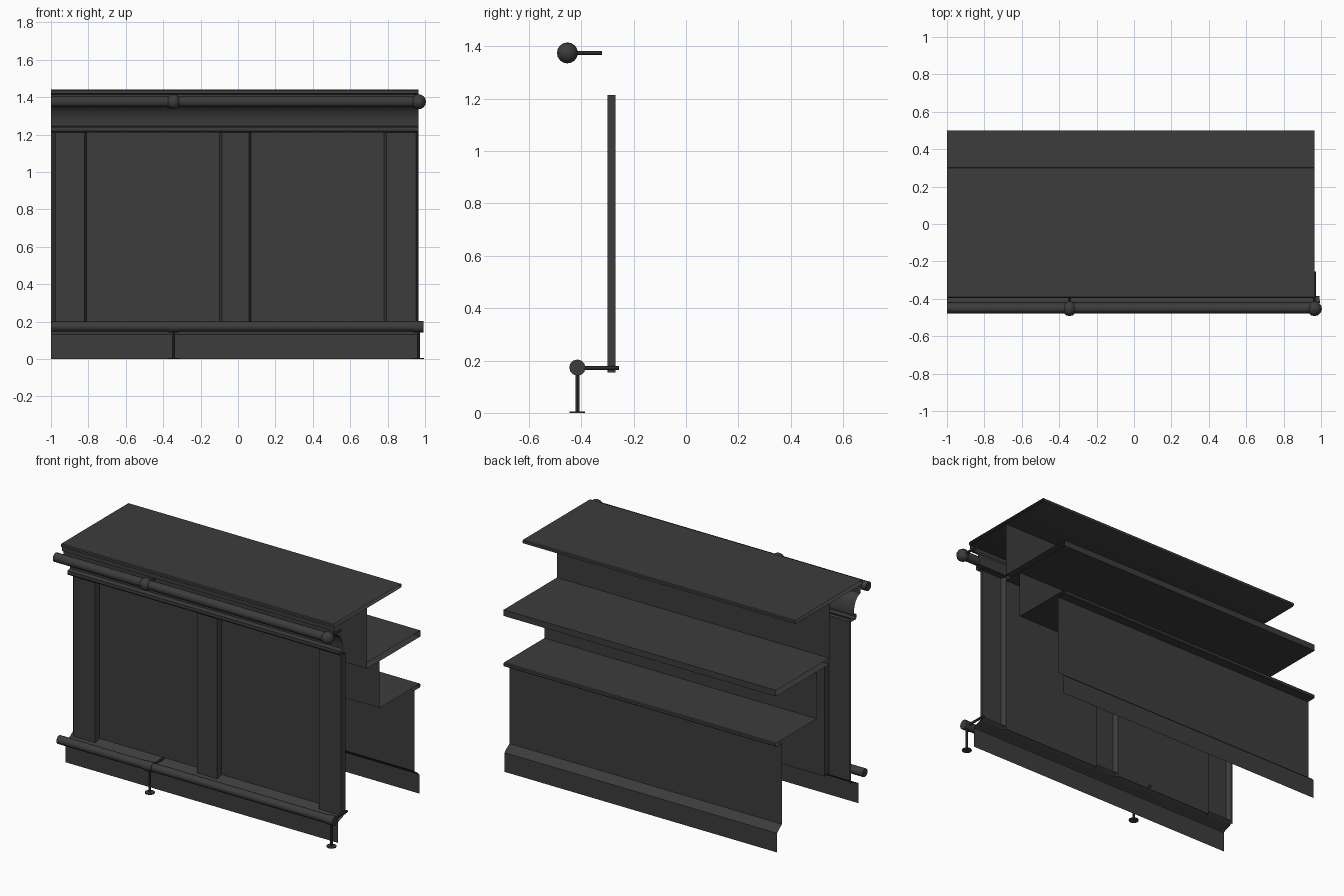
import bpy, bmesh, math
from mathutils import Vector

if "Cube" in bpy.data.objects:
    bpy.data.objects.remove(bpy.data.objects["Cube"])

L, R = -1.0, 0.965
dark = bpy.data.materials.new("dark_finish")
dark.diffuse_color = (0.045, 0.045, 0.045, 1)
dark.use_nodes = True
dark.node_tree.nodes["Principled BSDF"].inputs["Base Color"].default_value = dark.diffuse_color


def finish(name, bm):
    me = bpy.data.meshes.new(name)
    bm.to_mesh(me)
    bm.free()
    me.materials.append(dark)
    ob = bpy.data.objects.new(name, me)
    bpy.context.collection.objects.link(ob)
    bpy.ops.object.select_all(action='DESELECT')
    ob.select_set(True)
    bpy.context.view_layer.objects.active = ob
    bpy.ops.object.shade_smooth_by_angle(angle=math.radians(35))
    return ob


def sheet(name, start, sweep):
    """Open sheet: sweep a polyline of 3D points along a vector."""
    bm = bmesh.new()
    a = [bm.verts.new(p) for p in start]
    b = [bm.verts.new(Vector(p) + Vector(sweep)) for p in start]
    for i in range(len(a) - 1):
        bm.faces.new((a[i], b[i], b[i + 1], a[i + 1]))
    return finish(name, bm)


def moulding(name, yz):
    return sheet(name, [(L, y, z) for y, z in yz], (R - L, 0, 0))


def rod(name, p, q, r, sides=12):
    p, q = Vector(p), Vector(q)
    bm = bmesh.new()
    bmesh.ops.create_cone(bm, cap_ends=True, segments=sides, radius1=r, radius2=r, depth=(q - p).length)
    rot = (q - p).to_track_quat('Z', 'Y').to_matrix()
    bmesh.ops.rotate(bm, verts=bm.verts, matrix=rot)
    bmesh.ops.translate(bm, verts=bm.verts, vec=(p + q) / 2)
    return finish(name, bm)


def ball(name, c, r):
    bm = bmesh.new()
    bmesh.ops.create_uvsphere(bm, u_segments=12, v_segments=8, radius=r)
    bmesh.ops.translate(bm, verts=bm.verts, vec=c)
    return finish(name, bm)


# Front skirting board
moulding("front_skirting", [(-.35, 0), (-.35, .13), (-.335, .14), (-.30, .15), (-.27, .175)])

# Front panelling with raised pilasters
plan = [(L, -.27)]
for x0, x1 in ((-.99, -.81), (-.10, .07), (.78, R)):
    plan += [(x0, -.27), (x0 + .015, -.30), (x1 - .012, -.30), (x1, -.27)]
sheet("front_panelling", [(x, y, 1.215) for x, y in reversed(plan)], (0, 0, -1.06))

# Crown moulding with a concave curve under the counter top
cove = [(-.37 + .07 * math.cos(math.radians(t)), 1.255 + .105 * math.sin(math.radians(t)))
        for t in range(0, 91, 15)]
moulding("crown_moulding", [(-.27, 1.21), (-.32, 1.21), (-.33, 1.22), (-.33, 1.24), (-.30, 1.245)]
         + cove + [(-.37, 1.385), (-.385, 1.39), (-.385, 1.415)])

# Counter top and stepped back shelves, open at both ends
moulding("counter_top", [(-.05, 1.415), (.295, 1.415), (.305, 1.42), (.305, 1.435), (.30, 1.44),
                         (-.39, 1.44), (-.395, 1.435), (-.395, 1.42), (-.385, 1.415), (-.05, 1.415)])
moulding("upper_riser", [(-.05, 1.06), (-.05, 1.415)])
moulding("middle_shelf", [(-.05, 1.02), (.50, 1.02), (.50, 1.06), (-.05, 1.06), (-.05, 1.02)])
moulding("middle_riser", [(.08, .715), (.08, 1.02)])
moulding("lower_shelf", [(.44, .69), (.495, .69), (.50, .695), (.50, .71), (.495, .715), (.08, .715)])

# Back panel and skirting
moulding("back_panel", [(.49, 0), (.49, .125), (.475, .14), (.44, .165), (.44, .69)])

# Hand rail with ball joints and wall brackets
rod("hand_rail", (L, -.45, 1.375), (R, -.45, 1.375), .029)
# Foot rail with collars, posts and floor discs
rod("foot_rail", (L, -.415, .173), (.99, -.415, .173), .027)
for x in (-.345, R):
    ball("hand_rail_ball", (x, -.453, 1.375), .04)
    rod("hand_rail_bracket", (x, -.45, 1.375), (x, -.32, 1.375), .008, 8)
    rod("foot_rail_collar", (x - .027, -.415, .173), (x + .027, -.415, .173), .031)
    rod("foot_rail_bracket", (x, -.415, .171), (x, -.255, .171), .008, 8)
    rod("foot_rail_post", (x, -.415, .004), (x, -.415, .15), .008, 8)
    rod("floor_disc", (x, -.415, 0), (x, -.415, .006), .03)
